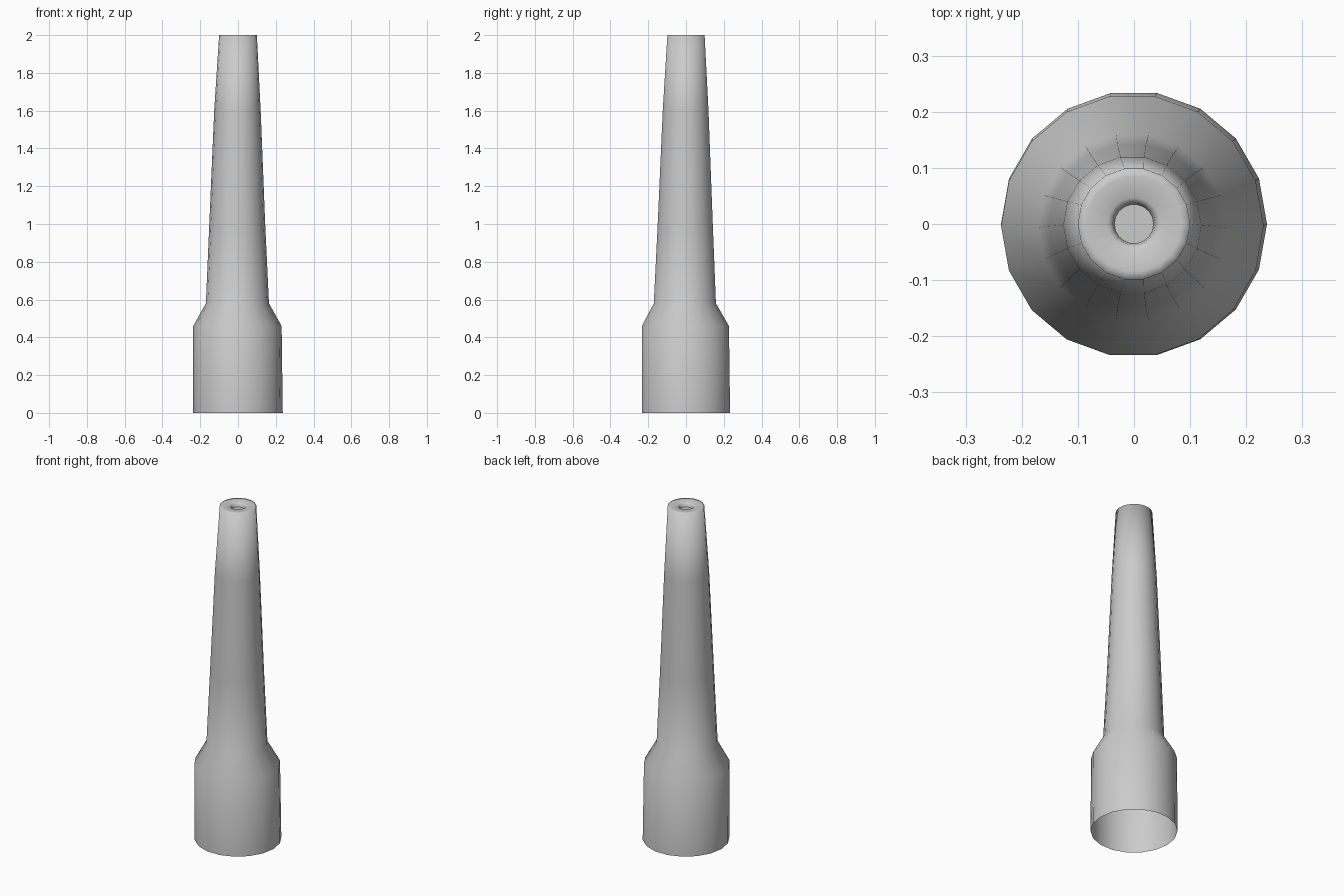
import bpy, bmesh, math

default_cube = bpy.data.objects.get("Cube")
if default_cube:
    bpy.data.objects.remove(default_cube, do_unlink=True)

SIDES = 18

# One plain grey for the whole part
grey = bpy.data.materials.new("plain grey")
grey.use_nodes = True
colour = (0.6, 0.6, 0.6, 1.0)
grey.diffuse_color = colour
grey.node_tree.nodes["Principled BSDF"].inputs["Base Color"].default_value = colour

# Ring profile: radius, height, sideways shift in x and y
profile = [
    (0.237, 0.0, 0, 0),         # open bottom rim
    (0.234, 0.46, -0.003, -0.003),  # top of the socket
    (0.167, 0.58, -0.003, -0.006),  # foot of the taper
    (0.148, 1.0, -0.004, -0.004),
    (0.123, 1.6, -0.003, -0.002),
    (0.1, 2.0, 0, 0),           # tip rim
    (0.085, 2.0, 0, 0),
    (0.047, 2.0, 0, 0),         # rounded lip of the tip hole
    (0.038, 1.993, 0, 0),
    (0.035, 1.975, 0, 0),       # recessed floor
]


def add_ring(bm, radius, z, dx, dy):
    angles = [math.tau * i / SIDES for i in range(SIDES)]
    return [bm.verts.new((dx + radius * math.cos(a), dy + radius * math.sin(a), z))
            for a in angles]


# Tapered sleeve, an open shell with a dimpled tip
bm = bmesh.new()
rings = [add_ring(bm, *row) for row in profile]
for low, high in zip(rings, rings[1:]):
    for i in range(SIDES):
        j = (i + 1) % SIDES
        bm.faces.new((low[i], low[j], high[j], high[i]))
floor = bm.faces.new(rings[-1])
for face in bm.faces:
    face.smooth = face is not floor

mesh = bpy.data.meshes.new("tapered_sleeve")
bm.to_mesh(mesh)
bm.free()
mesh.materials.append(grey)
sleeve = bpy.data.objects.new("tapered_sleeve", mesh)
bpy.context.collection.objects.link(sleeve)
